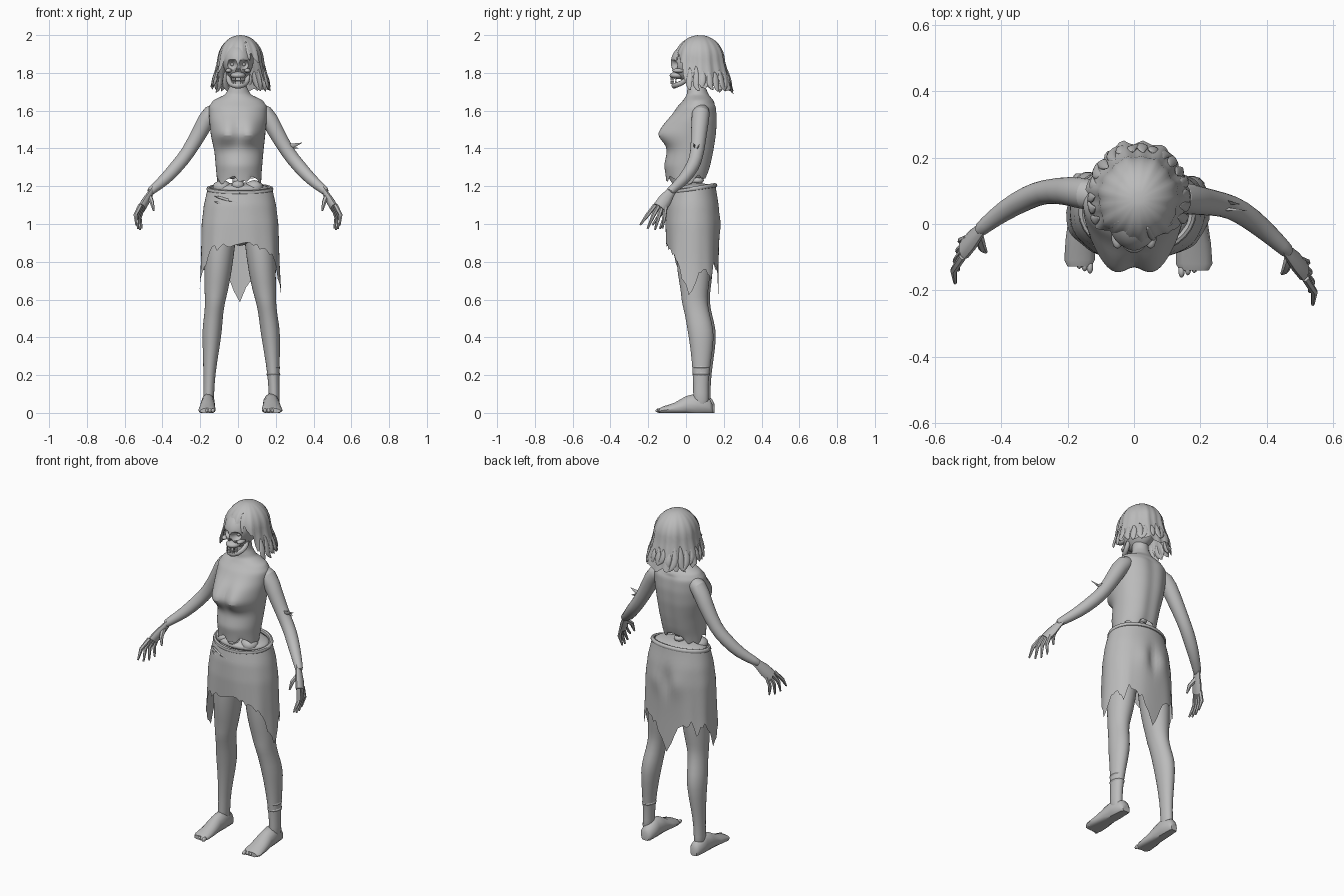
import bpy, bmesh, random
from math import sin, cos, pi, sqrt, radians, exp, copysign
from mathutils import Vector, Matrix

random.seed(4)
cube = bpy.data.objects.get("Cube")
if cube:
    bpy.data.objects.remove(cube, do_unlink=True)

grey = bpy.data.materials.new("stone grey")
grey.use_nodes = True
grey.diffuse_color = (.5, .5, .5, 1)
grey.node_tree.nodes["Principled BSDF"].inputs["Base Color"].default_value = (.5, .5, .5, 1)


def finish(name, bm, subdivide=0):
    bmesh.ops.recalc_face_normals(bm, faces=bm.faces)
    mesh = bpy.data.meshes.new(name)
    bm.to_mesh(mesh)
    bm.free()
    mesh.materials.append(grey)
    obj = bpy.data.objects.new(name, mesh)
    bpy.context.collection.objects.link(obj)
    if subdivide:
        smooth = obj.modifiers.new("smooth", 'SUBSURF')
        smooth.levels = smooth.render_levels = subdivide
    bpy.ops.object.select_all(action='DESELECT')
    obj.select_set(True)
    bpy.context.view_layer.objects.active = obj
    bpy.ops.object.shade_smooth_by_angle(angle=radians(45))


def add_loft(bm, rows, cap_start=True, cap_end=True):
    """Skin a list of closed rings with quads."""
    rings = [[bm.verts.new(p) for p in row] for row in rows]
    n = len(rings[0])
    for low, high in zip(rings, rings[1:]):
        for i in range(n):
            j = (i + 1) % n
            bm.faces.new((low[i], low[j], high[j], high[i]))
    if cap_start:
        bm.faces.new(rings[0])
    if cap_end:
        bm.faces.new(rings[-1])


def ring(z, cx, cy, rx, ry, n=16):
    """Level ring; angle zero is the front, a quarter turn is +x."""
    return [Vector((cx + rx * sin(2 * pi * i / n), cy - ry * cos(2 * pi * i / n), z))
            for i in range(n)]


def add_tube(bm, path, radii, n=8, flat=1, side=Vector((1, 0, 0))):
    """Tube square to its path; flat squashes it across the side direction."""
    path = [Vector(p) for p in path]
    rows = []
    for k, p in enumerate(path):
        along = (path[min(k + 1, len(path) - 1)] - path[max(k - 1, 0)]).normalized()
        u = (side - along * side.dot(along)).normalized()
        v = along.cross(u) * flat
        rows.append([p + (u * cos(2 * pi * i / n) + v * sin(2 * pi * i / n)) * radii[k]
                     for i in range(n)])
    add_loft(bm, rows)


def add_blob(bm, centre, size, detail=3):
    matrix = Matrix.Translation(centre) @ Matrix.Diagonal((*size, 1))
    return bmesh.ops.create_icosphere(bm, subdivisions=detail, radius=1, matrix=matrix)["verts"]


def blend(keys, x):
    """Straight-line interpolation through sorted key pairs."""
    for (a, va), (b, vb) in zip(keys, keys[1:]):
        if x <= b:
            return va + (vb - va) * (x - a) / (b - a)
    return keys[-1][1]


# Torso and neck: bust and spine groove shaped in, torn lower edge
bm = bmesh.new()
body = ((1.24, .005, .005, .118, .11), (1.31, .005, .01, .124, .127), (1.38, .005, .025, .13, .127),
        (1.47, 0, .035, .145, .132), (1.55, 0, .045, .153, .127), (1.62, 0, .06, .155, .106),
        (1.655, 0, .065, .132, .08), (1.685, 0, .062, .068, .058), (1.73, 0, .055, .044, .046),
        (1.81, 0, .05, .042, .045))
rows = []
for low, high in zip(body, body[1:]):
    for t in (0, .33, .67):
        rows.append(ring(*[a + (b - a) * t for a, b in zip(low, high)], n=32))
rows.append(ring(*body[-1], n=32))
for row in rows:
    for p in row:
        if p.y < .03:
            spread = exp(-((abs(p.x) - .062) / .068) ** 2)
            rise = (p.z - 1.47) / (.085 if p.z > 1.47 else .042)
            p.y -= .068 * spread * exp(-rise ** 2)
        elif 1.25 < p.z < 1.64:
            p.y -= .013 * exp(-(p.x / .03) ** 2)
for i, p in enumerate(rows[0]):
    p.z += random.choice((-.03, 0, .025)) + (.03 if 12 < i < 20 else 0)
add_loft(bm, rows, cap_start=False)
finish("torso", bm, 1)

# Exposed waist: spine, torn flesh and the closed top of the hips
bm = bmesh.new()
for k in range(7):
    add_blob(bm, (0, .06, 1.14 + k * .03), (.032, .035, .019), 2)
add_blob(bm, (.01, .037, 1.185), (.158, .112, .035))
for x, y, z, r in ((-.085, -.005, 1.195, .05), (.085, -.01, 1.195, .05), (0, -.04, 1.205, .035),
                   (-.03, -.05, 1.26, .03), (.05, -.04, 1.27, .035), (0, .01, 1.29, .06)):
    add_blob(bm, (x, y, z), (r, r, r * .75), 2)
finish("exposed_waist", bm)

bm = bmesh.new()
add_loft(bm, [ring(*r) for r in ((.88, .01, .035, .12, .09), (1, .01, .035, .175, .12),
                                 (1.1, .01, .035, .17, .11), (1.18, .01, .035, .15, .1))])
finish("hips", bm, 1)

# Skirt: squarer toward the ragged hem, low spikes at the sides and back
half_hem = [(0, .88), (15, .89), (24, .87), (36, .88), (46, .84), (60, .78), (76, .7), (88, .61),
            (97, .74), (115, .77), (128, .7), (140, .78), (156, .76), (168, .74), (180, .58)]
columns = 72
hem = []
for i in range(columns):
    turn = 360 * i / columns
    hem.append(blend(half_hem, min(turn, 360 - turn)) + random.uniform(-.02, .02))
profile_x = [(.6, .218), (.8, .208), (1, .203), (1.1, .191), (1.2, .168)]
profile_y = [(.6, .135), (.8, .137), (1, .143), (1.1, .139), (1.2, .121)]
bm = bmesh.new()
rows = []
for t in [k / 18 for k in range(19)]:
    row = []
    for i in range(columns):
        a = 2 * pi * i / columns
        z = hem[i] + (1.19 - .02 * cos(a) - hem[i]) * t
        fold = 1 + .012 * sin(9 * a) * (1 - t)
        power = .78 + .22 * t
        across, ahead = [copysign(abs(f) ** power, f) * fold for f in (sin(a), cos(a))]
        x, y = .01 + blend(profile_x, z) * across, .035 - blend(profile_y, z) * ahead
        if y > .1:
            # rounded seat with a shallow middle groove
            seat = exp(-((z - 1.0) / .07) ** 2)
            y += seat * (.01 * exp(-((abs(x - .01) - .07) / .04) ** 2)
                         - .016 * exp(-((x - .01) / .025) ** 2))
        row.append((x, y, z))
    rows.append(row)
add_loft(bm, rows, False, False)
finish("skirt", bm)

bm = bmesh.new()
band = [(.01 + .166 * sin(a), .035 - .119 * cos(a), 1.185 - .02 * cos(a))
        for a in [2 * pi * k / 32 for k in range(33)]]
add_tube(bm, band, [.012] * 33, 8, 1, Vector((0, 0, 1)))
finish("waistband", bm)

# Sagging folds across the front of the skirt
bm = bmesh.new()
for drop in (.03, .06):
    add_tube(bm, [(-.13, -.063, 1.18 - drop), (-.05, -.094, 1.155 - drop), (.03, -.099, 1.135 - drop),
                  (.12, -.073, 1.15 - drop)], [.005, .011, .013, .006])
finish("skirt_folds", bm, 1)

# Legs and feet; the left leg stands slightly wider
leg = ((1.08, .085, .04, .085, .09), (.9, .1, .04, .083, .1), (.74, .112, .042, .073, .09),
       (.64, .122, .045, .063, .072), (.59, .127, .044, .054, .07), (.52, .135, .06, .05, .066),
       (.44, .143, .078, .054, .072), (.35, .148, .084, .046, .062), (.2, .158, .079, .031, .042),
       (.1, .161, .078, .029, .04), (.03, .163, .08, .03, .045))
foot = ((.14, .02, .045), (.125, .032, .075), (.06, .037, .105), (0, .038, .09),
        (-.06, .044, .055), (-.12, .046, .035), (-.14, .036, .025))
for s, word in ((-1, "right"), (1, "left")):
    left = s > 0
    back = 0 if left else .012
    bm = bmesh.new()
    rows = []
    for z, x, y, rx, ry in leg:
        shift = .016 + .014 * min(1, max(0, .7 - z) * 3) if left else .006
        rows.append(ring(z, s * x + shift, y + back, rx, ry))
    add_loft(bm, rows)
    finish(word + "_leg", bm, 1)

    bm = bmesh.new()
    wide = 1.2 if left else 1
    rows = []
    for y, w, h in foot:
        cx = s * (.163 + (.08 - y) * .03) + (.012 if left else .005)
        rows.append([(cx + w * wide * cos(a), y + back, max(0, h * (.4 + .6 * sin(a))))
                     for a in [2 * pi * k / 14 for k in range(14)]])
    add_loft(bm, rows)
    for k in range(5):
        x = cx + s * (k - 2) * .016 * wide
        add_blob(bm, (x, -.142 + k * .007 + back, .012), (.01, .02, .012), 2)
    finish(word + "_foot", bm)

# Loose wrap at the left ankle
bm = bmesh.new()
for z in (.205, .24):
    add_loft(bm, [ring(z + d, .187, .08, r, r + .01, 12)
                  for d, r in ((-.015, .03), (0, .037), (.012, .031))])
finish("ankle_wrap", bm)

# Arms and clawed hands, hanging out and forward
arm_x = (.085, .145, .194, .268, .32, .385, .45, .47)
arm_z = (1.605, 1.598, 1.5, 1.37, 1.31, 1.235, 1.185, 1.165)
arm_radius = (.04, .052, .045, .037, .038, .033, .024, .022)
arm_y = {-1: (.08, .09, .1, .1, .08, .045, -.005, -.025),
         1: (.08, .08, .07, .06, .04, -.01, -.07, -.09)}
for s, word in ((-1, "right"), (1, "left")):
    bm = bmesh.new()
    path = [Vector((s * x, y, z)) for x, y, z in zip(arm_x, arm_y[s], arm_z)]
    add_tube(bm, path, arm_radius, 12, 1, Vector((0, 1, 0)))
    finish(word + "_arm", bm, 1)

    bm = bmesh.new()
    wrist = path[-2]
    across = Vector((s * .25, -1, .15)).normalized()
    knuckle = wrist + Vector((s * .06, -.07, -.1))
    add_tube(bm, [wrist, wrist.lerp(knuckle, .25), wrist.lerp(knuckle, .6), knuckle],
             [.023, .027, .036, .037], 10, .55, across)
    for k in range(4):
        off = across * (k - 1.5)
        root = knuckle + off * .019 + Vector((0, .004, .01))
        joint = root + Vector((s * .022, -.024, -.055)) + off * .012
        tip = joint + Vector((-s * .008, -.024, -.075 + abs(k - 1.5) * .014)) + off * .01
        add_tube(bm, [root, joint, tip], [.012, .011, .005], 6, 1, across)
    base = wrist.lerp(knuckle, .35)
    thumb = base + Vector((-s * .015, -.045, -.035))
    add_tube(bm, [base, thumb, thumb + Vector((-s * .01, -.01, -.045))],
             [.016, .012, .005], 6, 1, across)
    finish(word + "_hand", bm)

# Torn shreds of skin at the left elbow
bm = bmesh.new()
for k, reach in enumerate((.065, .045)):
    start = Vector((.275, .045 + k * .02, 1.41))
    add_tube(bm, [start, start + Vector((reach, -.005, .02 - k * .03))], [.016, .001], 4, .4)
finish("arm_shreds", bm)

# Skull with sunken sockets and nose
bm = bmesh.new()
pits = [((s * .03, -.07, 1.845), .026, .035) for s in (-1, 1)] + [((0, -.08, 1.808), .014, .025)]
for v in add_blob(bm, (0, .04, 1.855), (.084, .12, .108), 5):
    if v.co.z < 1.87:
        v.co.x *= 1 - (1.87 - v.co.z) * 1.6
    for centre, size, depth in pits:
        gap = sqrt((v.co.x - centre[0]) ** 2 + (v.co.z - centre[2]) ** 2)
        if v.co.y < .02 and gap < size:
            v.co.y += depth * (1 - (gap / size) ** 2)
for s in (-1, 1):
    add_blob(bm, (s * .05, -.04, 1.812), (.018, .035, .012), 2)
    add_blob(bm, (s * .03, -.036, 1.845), (.01, .01, .01), 2)
add_blob(bm, (0, -.045, 1.787), (.04, .042, .02), 3)
finish("skull", bm)

bm = bmesh.new()
jaw = [(-.054, .02, 1.8), (-.05, 0, 1.755), (-.034, -.05, 1.735), (0, -.07, 1.73)]
jaw += [(-x, y, z) for x, y, z in jaw[-2::-1]]
add_tube(bm, jaw, [.013, .016, .015, .017, .015, .016, .013], 8, 1, Vector((0, 0, 1)))
finish("jaw", bm, 1)

bm = bmesh.new()
for k in range(-3, 4):
    for z in (1.768, 1.75):
        spot = Matrix.Translation((k * .0095, -.077 + .0026 * k * k, z))
        bmesh.ops.create_cube(bm, size=1, matrix=spot @ Matrix.Diagonal((.008, .008, .015, 1)))
finish("teeth", bm)

# Hair: a ragged bob, open over the face
columns = 72
half_edge = [(0, 1.9), (28, 1.885), (46, 1.86), (60, 1.77), (75, 1.735), (120, 1.72), (180, 1.7)]


def hair_point(a, z, swing=0):
    r = sqrt(max(0, 1 - ((z - 1.86) / .14) ** 2)) if z > 1.86 else 1 + (1.86 - z) * 2
    r *= 1 + swing * (.035 * sin(7 * a + 2) + .03 * sin(17 * a))
    return Vector((.013 + .121 * r * sin(a), .073 - .134 * r * cos(a), z))


edge = []
for i in range(columns):
    turn = 360 * i / columns
    edge.append(blend(half_edge, min(turn, 360 - turn)) + random.uniform(-.015, .02))
bm = bmesh.new()
rows = []
for t in [k / 14 for k in range(1, 15)]:
    rows.append([hair_point(2 * pi * i / columns, edge[i] + (2 - edge[i]) * cos(t * pi / 2), t)
                 for i in range(columns)])
add_loft(bm, rows, True, False)
finish("hair", bm)

# Flat locks curling out of the lower hair, and a few over the brow
bm = bmesh.new()
for k in range(18):
    a = radians(68 + k * 224 / 17)
    low = random.uniform(1.69, 1.73)
    path = [hair_point(a, random.uniform(1.8, 1.85)), hair_point(a + .05, 1.78),
            hair_point(a, low + .03, .5), hair_point(a + random.uniform(-.2, .2), low)]
    add_tube(bm, path, [.004, .02, .022, .004], 6, .45, Vector((cos(a), sin(a), 0)))
for a in (-.75, -.3, .35, .8):
    path = [hair_point(a, 1.97), hair_point(a * 1.1, 1.92), hair_point(a * 1.2, 1.86)]
    add_tube(bm, path, [.006, .016, .004], 6, .45, Vector((cos(a), sin(a), 0)))
finish("hair_locks", bm, 1)
